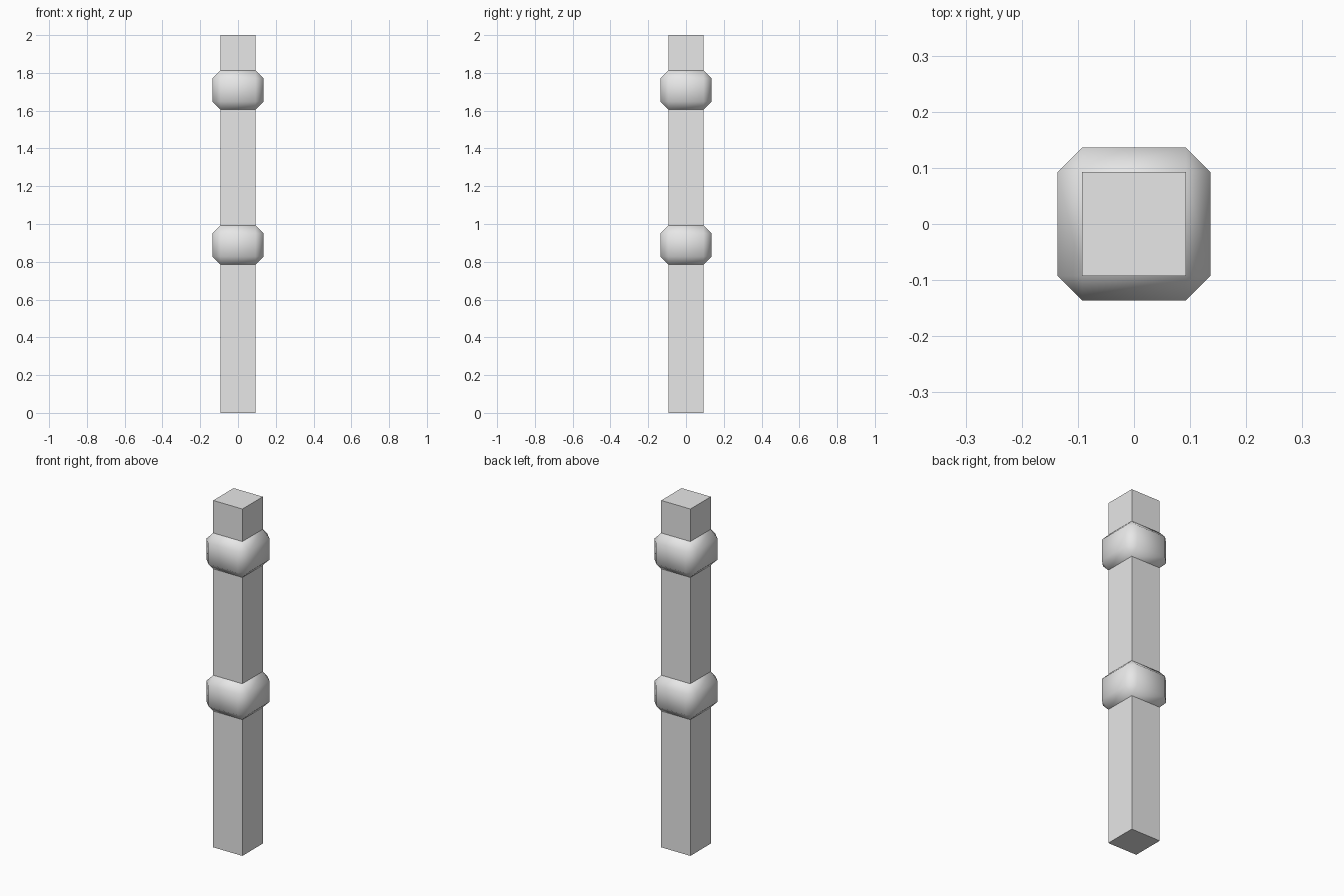
import bpy
import bmesh
from mathutils import Vector

default = bpy.data.objects.get("Cube")
if default:
    bpy.data.objects.remove(default, do_unlink=True)

# Single plain grey
grey = bpy.data.materials.new("plain grey")
grey.use_nodes = True
grey.diffuse_color = (0.8, 0.8, 0.8, 1)
grey.node_tree.nodes["Principled BSDF"].inputs["Base Color"].default_value = grey.diffuse_color


def block(name, width, bottom, top, chamfer=0):
    """Square upright block; chamfered blocks are smooth, open sleeves."""
    bm = bmesh.new()
    bmesh.ops.create_cube(bm, size=1)
    bmesh.ops.scale(bm, vec=Vector((width, width, top - bottom)), verts=bm.verts)
    bmesh.ops.translate(bm, vec=Vector((0, 0, (top + bottom) / 2)), verts=bm.verts)
    if chamfer:
        bmesh.ops.bevel(bm, geom=bm.edges[:], offset=chamfer, segments=1,
                        profile=0.5, affect='EDGES')
        bm.normal_update()
        # Caps are hidden inside the post, so leave the sleeve open
        caps = [f for f in bm.faces if abs(f.normal.z) > 0.99]
        bmesh.ops.delete(bm, geom=caps, context='FACES')
        for face in bm.faces:
            face.smooth = True
    mesh = bpy.data.meshes.new(name)
    bm.to_mesh(mesh)
    bm.free()
    mesh.materials.append(grey)
    obj = bpy.data.objects.new(name, mesh)
    bpy.context.collection.objects.link(obj)
    return obj


# Square post with two rounded collars
block("post", 0.186, 0, 2)
block("lower_collar", 0.272, 0.785, 0.993, chamfer=0.0435)
block("upper_collar", 0.272, 1.605, 1.813, chamfer=0.0435)
